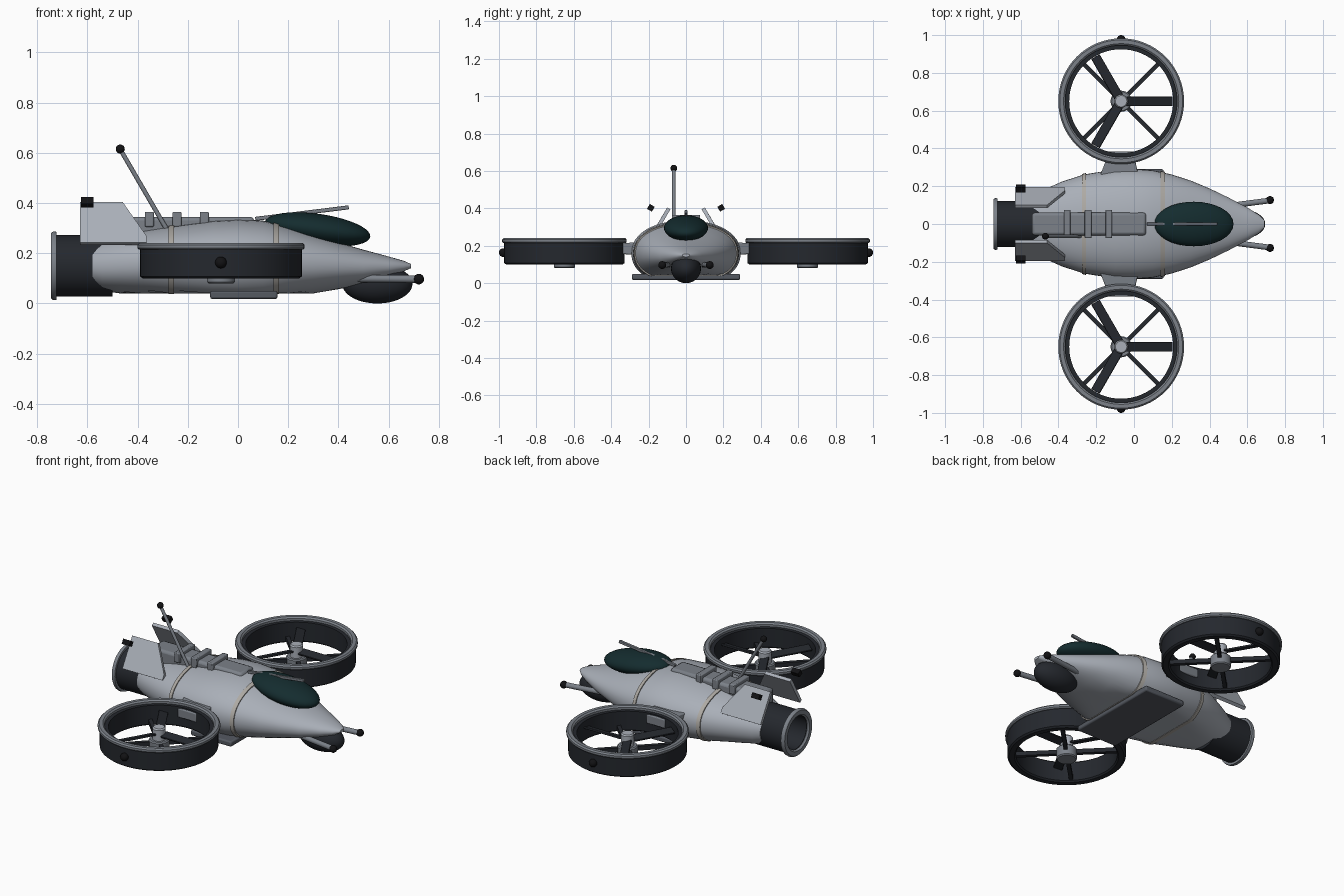
import bpy, bmesh
from math import sin, cos, pi, radians
from mathutils import Vector, Matrix

if "Cube" in bpy.data.objects:
    bpy.data.objects.remove(bpy.data.objects["Cube"])


def mat(name, r, g, b):
    m = bpy.data.materials.new(name)
    m.diffuse_color = (r, g, b, 1)
    m.use_nodes = True
    m.node_tree.nodes["Principled BSDF"].inputs["Base Color"].default_value = m.diffuse_color
    return m


HULL = mat("hull_grey", .40, .43, .48)
TRIM = mat("trim_grey", .20, .22, .25)
SLATE = mat("slate", .09, .10, .12)
DARK = mat("dark", .018, .021, .027)
BLACK = mat("black", .006, .006, .007)
GLASS = mat("glass", .007, .025, .028)
SEAM = mat("seam_light", .42, .40, .37)


def finish(name, bm, m, bevel=0, matrix=None):
    bmesh.ops.recalc_face_normals(bm, faces=bm.faces)
    me = bpy.data.meshes.new(name)
    bm.to_mesh(me)
    bm.free()
    ob = bpy.data.objects.new(name, me)
    bpy.context.collection.objects.link(ob)
    me.materials.append(m)
    if matrix:
        ob.matrix_world = matrix
    if bevel:
        b = ob.modifiers.new("bevel", 'BEVEL')
        b.width, b.segments = bevel, 2
    bpy.ops.object.select_all(action='DESELECT')
    ob.select_set(True)
    bpy.context.view_layer.objects.active = ob
    bpy.ops.object.shade_smooth_by_angle(angle=radians(35))
    return ob


def loft(name, rings, m, caps=True, loop=False, bevel=0, matrix=None):
    bm = bmesh.new()
    vs = [[bm.verts.new(p) for p in ring] for ring in rings]
    n = len(vs[0])
    pairs = list(zip(vs, vs[1:])) + ([(vs[-1], vs[0])] if loop else [])
    for a, b in pairs:
        for i in range(n):
            j = (i + 1) % n
            bm.faces.new((a[i], a[j], b[j], b[i]))
    if caps and not loop:
        bm.faces.new(vs[0])
        bm.faces.new(vs[-1])
    return finish(name, bm, m, bevel, matrix)


def lathe(name, profile, m, matrix, loop=True, n=64):
    rings = [[(r * cos(2 * pi * i / n), r * sin(2 * pi * i / n), h) for i in range(n)]
             for r, h in profile]
    return loft(name, rings, m, loop=loop, matrix=matrix)


def box(name, loc, size, m, rot=None, bevel=0):
    bm = bmesh.new()
    bmesh.ops.create_cube(bm, size=1, matrix=Matrix.Diagonal((*size, 1)))
    return finish(name, bm, m, bevel, Matrix.Translation(loc) @ (rot or Matrix()))


def ball(name, loc, radii, m, rot=None):
    bm = bmesh.new()
    bmesh.ops.create_uvsphere(bm, u_segments=32, v_segments=20, radius=1,
                              matrix=Matrix.Diagonal((*radii, 1)))
    return finish(name, bm, m, 0, Matrix.Translation(loc) @ (rot or Matrix()))


def rod(name, p, q, r, m):
    p, d = Vector(p), Vector(q) - Vector(p)
    mtx = Matrix.Translation(p) @ d.to_track_quat('Z', 'Y').to_matrix().to_4x4()
    return lathe(name, [(r, 0), (r, d.length)], m, mtx, loop=False, n=20)


# Fuselage stations: x, half width, bottom z, top z, widest z
ST = [(-.58, .128, .055, .235, .15), (-.54, .152, .04, .25, .15), (-.47, .185, .04, .27, .155),
      (-.38, .225, .04, .29, .16), (-.265, .262, .04, .308, .16), (-.1, .289, .04, .33, .16),
      (0, .292, .04, .335, .16), (.1, .284, .04, .33, .16), (.2, .262, .04, .305, .16),
      (.3, .23, .04, .275, .155), (.4, .188, .04, .243, .15), (.5, .14, .07, .214, .145),
      (.6, .087, .11, .187, .145), (.66, .05, .128, .17, .147), (.69, .02, .14, .157, .149)]


def section(x, grow=0, n=48):
    for a, b in zip(ST, ST[1:]):
        if a[0] <= x <= b[0]:
            t = (x - a[0]) / (b[0] - a[0])
            _, w, zb, zt, zc = [u + (v - u) * t for u, v in zip(a, b)]
            break
    h, w = zt - zc + grow, w + grow
    out = []
    for i in range(n):
        c, s = cos(2 * pi * i / n), sin(2 * pi * i / n)
        y = w * abs(c) ** .92 * (1 if c > 0 else -1)
        z = zc + h * abs(s) ** .92 * (1 if s > 0 else -1)
        out.append((x, y, max(z, zb - grow * .3)))
    return out


loft("fuselage", [section(s[0]) for s in ST], HULL)
for i, x in enumerate((-.265, .152)):
    loft(f"seam_band_{i}", [section(x - .011, .006), section(x + .011, .006)], SEAM)

# Rear thruster
AX = Matrix.Translation((0, 0, .15)) @ Matrix.Rotation(pi / 2, 4, 'Y')
lathe("thruster_tube", [(.122, -.73), (.122, -.5), (.092, -.5), (.098, -.73)], DARK, AX)
lathe("thruster_back_wall", [(.1, -.56), (.1, -.53)], BLACK, AX, loop=False)
lathe("thruster_rim", [(.135, -.74), (.137, -.732), (.135, -.722), (.11, -.722), (.096, -.735),
                       (.105, -.745), (.13, -.745)], TRIM, AX)

# Canopy, nose sensor and belly plate
ball("canopy", (.317, 0, .295), (.212, .118, .062), GLASS, Matrix.Rotation(radians(8), 4, 'Y'))
rod_tilt = Matrix.Rotation(radians(-7), 4, 'Y')
box("canopy_bar", (.255, 0, .36), (.375, .016, .016), TRIM, rod_tilt, .003)
ball("chin_sensor", (.555, 0, .078), (.14, .08, .078), DARK)
box("belly_plate", (.023, 0, .034), (.268, .58, .032), SLATE, None, .008)

# Spine with cross ribs
box("spine", (-.238, 0, .295), (.605, .12, .1), TRIM, None, .015)
for i, x in enumerate((-.353, -.243, -.134)):
    box(f"spine_rib_{i}", (x, 0, .335), (.036, .15, .06), TRIM, None, .005)

# Antenna
rod("antenna_rod", (-.275, -.065, .28), (-.468, -.065, .612), .009, TRIM)
ball("antenna_tip", (-.469, -.065, .615), (.018,) * 3, BLACK)

for s, side in ((1, "left"), (-1, "right")):
    # Tail fins leaning inward, with a lamp beside each
    fin = [(-.63, .187, .238), (-.365, .187, .238), (-.365, .17, .265), (-.46, .092, .4),
           (-.63, .092, .4)]
    off = Vector((0, .0085, .005))
    loft(f"tail_fin_{side}", [[(p[0], s * (p[1] + k * off.y), p[2] + k * off.z) for p in fin]
                              for k in (-1, 1)], HULL)
    box(f"tail_lamp_{side}", (-.6, s * .188, .403), (.05, .03, .03), BLACK,
        Matrix.Rotation(radians(30 * s), 4, 'X'))

    # Nose probes
    rod(f"nose_probe_{side}", (.44, s * .088, .1), (.715, s * .124, .097), .015, TRIM)
    ball(f"nose_probe_tip_{side}", (.72, s * .127, .097), (.021,) * 3, BLACK)

    # Pylon from hull to duct
    loft(f"pylon_{side}", [[(a, s * y, z0), (b, s * y, z0), (b, s * y, z1), (a, s * y, z1)]
                           for y, a, b, z0, z1 in ((.23, -.19, .03, .15, .22),
                                                   (.385, -.13, -.005, .158, .212))],
         TRIM, bevel=.006)

    # Ducted rotor
    cx, cy = -.068, s * .65
    T = Matrix.Translation((cx, cy, 0))
    lathe(f"duct_{side}", [(.312, .1), (.322, .108), (.322, .22), (.275, .22), (.275, .108),
                           (.283, .1)], DARK, T)
    lathe(f"duct_rim_{side}", [(.327, .215), (.333, .221), (.333, .233), (.325, .241),
                               (.305, .241), (.296, .233), (.296, .215)], TRIM, T)
    ball(f"duct_light_{side}", (cx, s * .977, .163), (.023,) * 3, BLACK)
    lathe(f"motor_{side}", [(.05, .08), (.056, .086), (.056, .142), (.05, .148)], TRIM, T, False, 32)
    lathe(f"hub_{side}", [(.036, .14), (.036, .212), (.03, .22)], HULL, T, False, 32)
    for k in range(4):
        R = Matrix.Rotation(pi / 4 + k * pi / 2, 4, 'Z')
        box(f"strut_{side}_{k}", T @ R @ Vector((.16, 0, .125)), (.25, .022, .025), DARK, R)
    for k in range(3):
        R = Matrix.Rotation(k * 2 * pi / 3, 4, 'Z')
        box(f"blade_{side}_{k}", T @ R @ Vector((.15, 0, .18)), (.245, .052, .011), DARK,
            R @ Matrix.Rotation(radians(16), 4, 'X'), .003)
